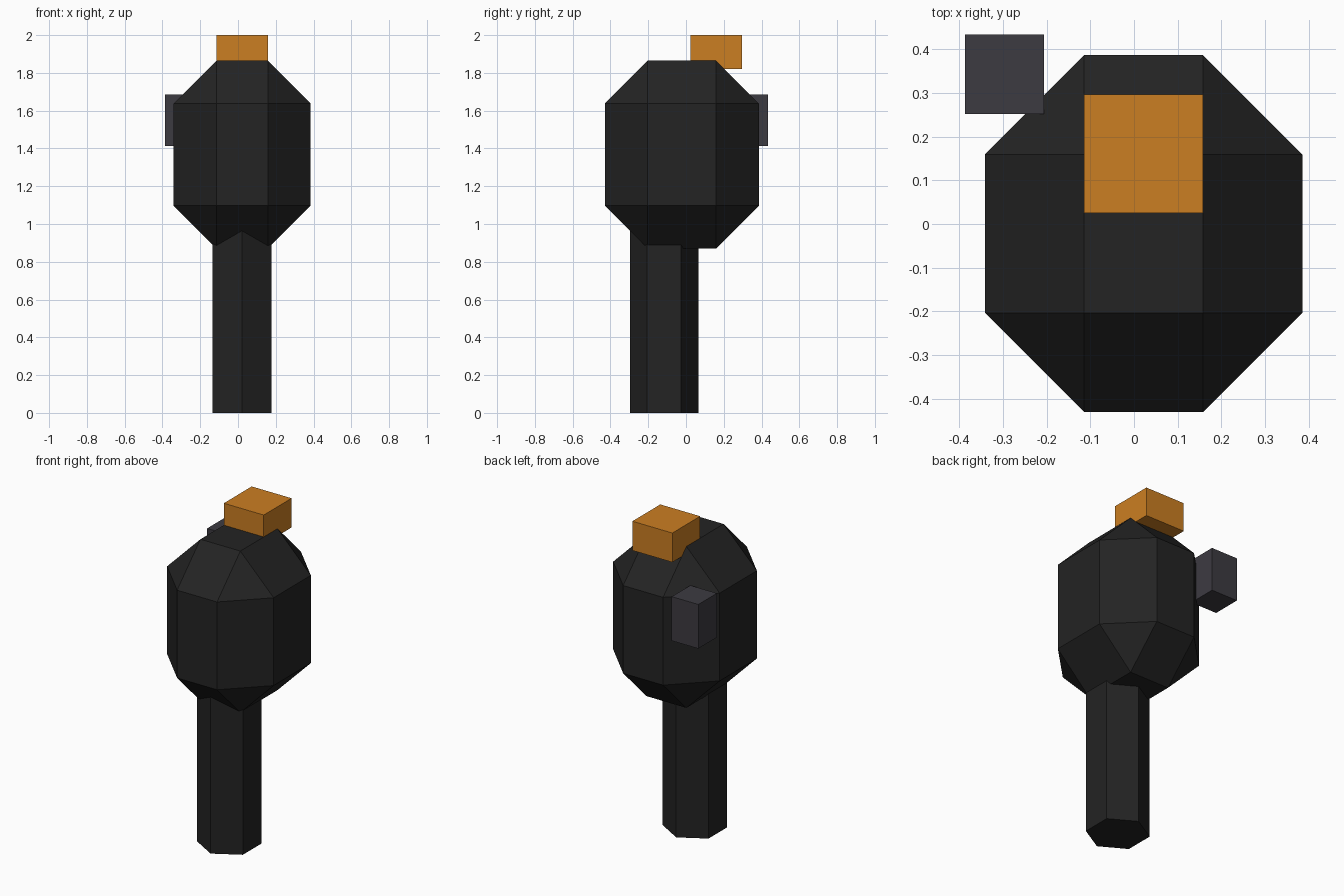
import bpy, bmesh, math
from mathutils import Vector

if "Cube" in bpy.data.objects:
    bpy.data.objects.remove(bpy.data.objects["Cube"])


def material(name, rgb):
    m = bpy.data.materials.new(name)
    m.diffuse_color = (*rgb, 1.0)
    m.use_nodes = True
    m.node_tree.nodes["Principled BSDF"].inputs["Base Color"].default_value = m.diffuse_color
    return m


black = material("matte black", (0.017, 0.017, 0.017))
grey = material("dark grey", (0.046, 0.043, 0.053))
orange = material("orange", (0.6, 0.21, 0.016))


def finish(name, bm, mat):
    bmesh.ops.recalc_face_normals(bm, faces=bm.faces)
    mesh = bpy.data.meshes.new(name)
    bm.to_mesh(mesh)
    bm.free()
    mesh.materials.append(mat)
    obj = bpy.data.objects.new(name, mesh)
    bpy.context.collection.objects.link(obj)
    return obj


def box(name, lo, hi, mat, chamfer=0.0):
    lo, hi = Vector(lo), Vector(hi)
    bm = bmesh.new()
    bmesh.ops.create_cube(bm, size=1.0)
    bmesh.ops.scale(bm, vec=hi - lo, verts=bm.verts)
    bmesh.ops.translate(bm, vec=(lo + hi) / 2, verts=bm.verts)
    if chamfer:
        bmesh.ops.bevel(bm, geom=bm.edges[:], offset=chamfer,
                        offset_type='OFFSET', segments=1, affect='EDGES')
    return finish(name, bm, mat)


def prism(name, centre, radius, z0, z1, sides, mat):
    bm = bmesh.new()
    ring = []
    for i in range(sides):
        a = math.pi / 2 + 2 * math.pi * i / sides
        ring.append(bm.verts.new((centre[0] + radius * math.cos(a),
                                  centre[1] + radius * math.sin(a), z0)))
    base = bm.faces.new(ring)
    top = bmesh.ops.extrude_face_region(bm, geom=[base], use_keep_orig=True)
    bmesh.ops.translate(bm, vec=(0, 0, z1 - z0),
                        verts=[v for v in top["geom"] if isinstance(v, bmesh.types.BMVert)])
    return finish(name, bm, mat)


# Chamfered head
box("head", (-0.341, -0.43, 0.87), (0.385, 0.386, 1.865), black, chamfer=0.227)
# Six-sided grip
prism("handle", (0.021, -0.116), 0.181, 0.0, 1.0, 6, black)
# Block on top and block on the back left corner
box("top_block", (-0.114, 0.025, 1.82), (0.158, 0.296, 2.0), orange)
box("side_block", (-0.387, 0.252, 1.413), (-0.206, 0.433, 1.685), grey)
